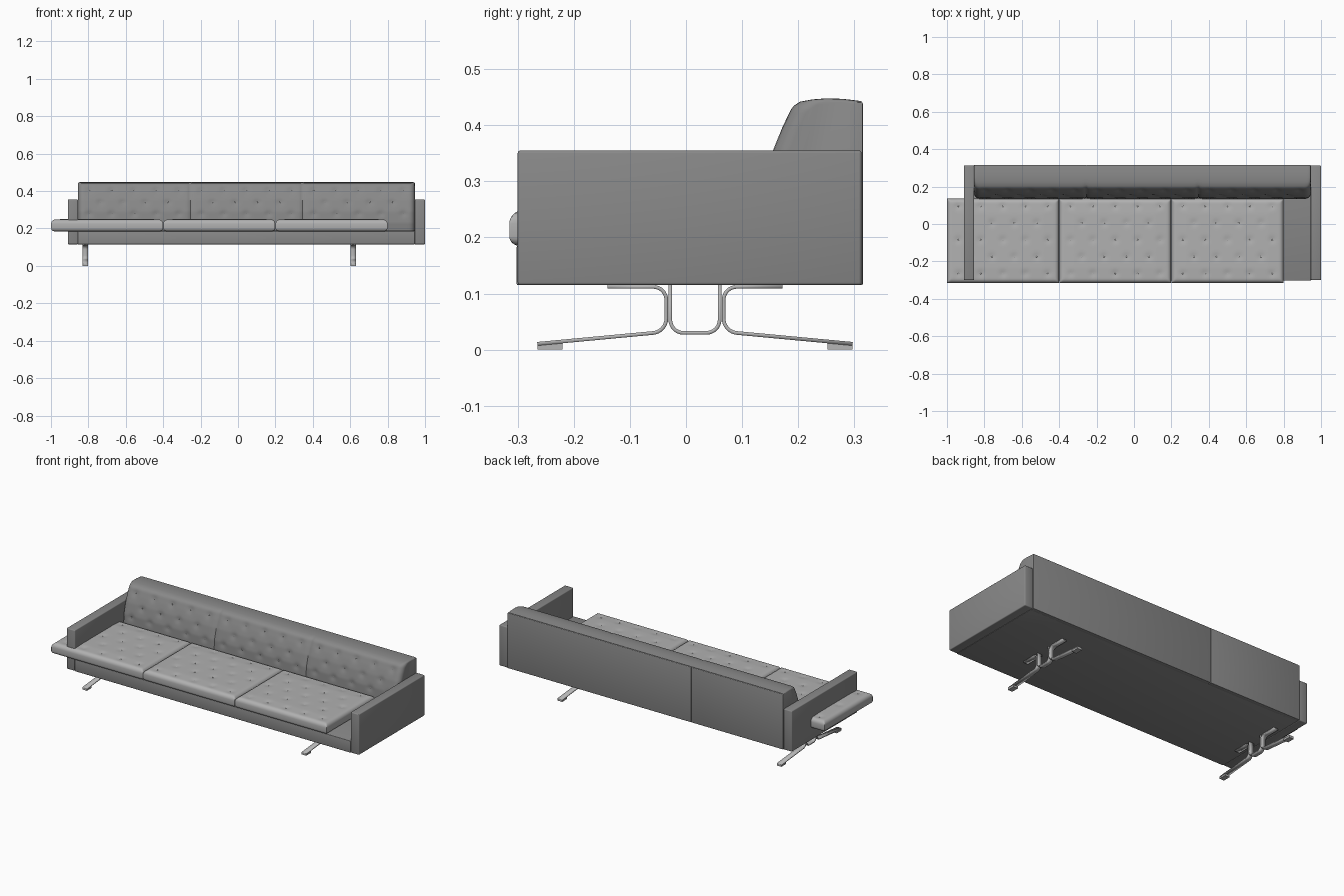
import bpy, bmesh, math
from mathutils import Vector, Matrix

old = bpy.data.objects.get("Cube")
if old:
    bpy.data.objects.remove(old)


def material(name, v):
    m = bpy.data.materials.new(name)
    m.use_nodes = True
    m.diffuse_color = (v, v, v, 1)
    m.node_tree.nodes["Principled BSDF"].inputs["Base Color"].default_value = (v, v, v, 1)
    return m


FRAME = material("dark grey upholstery", 0.25)
SEAT = material("light grey upholstery", 0.44)
METAL = material("light grey metal", 0.47)


def finish(name, bm, mat, angle=40):
    bmesh.ops.recalc_face_normals(bm, faces=bm.faces)
    me = bpy.data.meshes.new(name)
    bm.to_mesh(me)
    bm.free()
    me.materials.append(mat)
    ob = bpy.data.objects.new(name, me)
    bpy.context.collection.objects.link(ob)
    bpy.ops.object.select_all(action="DESELECT")
    bpy.context.view_layer.objects.active = ob
    ob.select_set(True)
    bpy.ops.object.shade_smooth_by_angle(angle=math.radians(angle))
    return ob


def box(name, lo, hi, mat, bevel=0.0):
    bm = bmesh.new()
    bmesh.ops.create_cube(bm, size=1)
    lo, hi = Vector(lo), Vector(hi)
    for v in bm.verts:
        v.co = Vector([a + (b - a) * (c + 0.5) for a, b, c in zip(lo, hi, v.co)])
    if bevel:
        bmesh.ops.bevel(bm, geom=bm.edges[:], offset=bevel, segments=3,
                        profile=0.5, affect="EDGES")
    return finish(name, bm, mat)


def roundness(d, r):
    """Drop (0..1) of a rounded edge at distance d from the rim."""
    t = max(0.0, 1 - d / r)
    return 1 - math.sqrt(max(0.0, 1 - t * t))


def stations(a, b, r, n):
    """Coordinates from a to b, packed closely near both rounded ends."""
    arc = [r * (1 - math.cos(math.pi / 2 * i / 5)) for i in range(5)]
    mid = [a + r + (b - a - 2 * r) * i / n for i in range(n + 1)]
    return [a + d for d in arc] + mid + [b - d for d in reversed(arc)]


def dimples(u, v, tufts):
    """Depth of the tufting at a point of the fabric."""
    total = 0.0
    for p, q in tufts:
        d2 = (u - p) ** 2 + (v - q) ** 2
        if d2 < 0.004:
            total += 0.004 * math.exp(-d2 / 0.0003)
    return total


def staggered(u0, u1, columns, rows):
    """Tuft positions, with every second row shifted half a step."""
    step = (u1 - u0) / columns
    out = []
    for k, v in enumerate(rows):
        shift = 0.5 if k % 2 == 0 else 1.0
        for i in range(columns - k % 2):
            out.append((u0 + step * (i + shift), v))
    return out


def buttons(name, places, axis, mat):
    bm = bmesh.new()
    for p in places:
        squash = Matrix.Diagonal([0.4 if i == axis else 1 for i in range(3)]).to_4x4()
        bmesh.ops.create_uvsphere(bm, u_segments=10, v_segments=6, radius=0.004,
                                  matrix=Matrix.Translation(p) @ squash)
    finish(name, bm, mat)


# Arms, base and back panels
for side, x in (("right", -0.91), ("left", 0.945)):
    box(side + "_arm", (x, -0.30, 0.115), (x + 0.055, 0.313, 0.355), FRAME, 0.005)
box("base", (-0.856, -0.302, 0.115), (0.946, 0.30, 0.185), FRAME, 0.003)
box("back_panel_short", (-0.855, 0.29, 0.115), (-0.2565, 0.315, 0.441), FRAME, 0.002)
box("back_panel_long", (-0.2535, 0.29, 0.115), (0.945, 0.315, 0.441), FRAME, 0.002)


# Seat cushions
def cushion(name, x0, x1, y0=-0.315, y1=0.135, low=0.184, high=0.247, r=0.022):
    tufts = staggered(x0, x1, 5, [y0 + 0.05 + 0.09 * k for k in range(5)])
    xs, ys = stations(x0, x1, r, 56), stations(y0, y1, r, 42)
    bm = bmesh.new()

    def sheet(height):
        g = [[bm.verts.new((x, y, height(x, y))) for y in ys] for x in xs]
        for a, b in zip(g, g[1:]):
            for j in range(len(ys) - 1):
                bm.faces.new((a[j], b[j], b[j + 1], a[j + 1]))

    def edge(x, y):
        return min(x - x0, x1 - x, y - y0, y1 - y)

    def top(x, y):
        d = edge(x, y)
        return (high + 0.004 * min(1, d / 0.08) - r * roundness(d, r)
                - dimples(x, y, tufts))

    sheet(top)
    sheet(lambda x, y: low + r * 0.8 * roundness(edge(x, y), r))
    rim = [e for e in bm.edges if e.is_boundary]
    bmesh.ops.bridge_loops(bm, edges=rim)
    finish(name, bm, SEAT, 60)
    buttons(name + "_buttons", [(x, y, top(x, y)) for x, y in tufts], 2, SEAT)


for i, label in enumerate(("right", "middle", "left")):
    cushion(label + "_seat_cushion", -1 + 0.6 * i + 0.001, -0.4 + 0.6 * i - 0.001)

# Tufted backrest, lofted along x
FRONT = [(0.14, 0.186), (0.134, 0.23), (0.138, 0.29), (0.155, 0.355),
         (0.172, 0.397), (0.187, 0.428), (0.194, 0.437), (0.203, 0.442)]
TOP = [(0.225, 0.446), (0.25, 0.448), (0.28, 0.447), (0.313, 0.443)]
X0, X1, R = -0.855, 0.945, 0.03
SEAMS = (-0.255, 0.345)


def front_y(z):
    for (ya, za), (yb, zb) in zip(FRONT, FRONT[1:]):
        if z <= zb:
            return ya + (yb - ya) * (z - za) / (zb - za)
    return FRONT[-1][0]


back_tufts = []
for i in range(3):
    back_tufts += staggered(X0 + 0.6 * i, X0 + 0.6 * (i + 1), 5, (0.405, 0.34, 0.28))


def surface_y(x, z):
    y = front_y(z) + 0.03 * roundness(min(x - X0, X1 - x), R)
    y += sum(0.007 * math.exp(-abs(x - s) / 0.008) for s in SEAMS)
    return y + 1.5 * dimples(x, z, back_tufts)


bm = bmesh.new()
zs = [0.186 + (0.442 - 0.186) * k / 36 for k in range(37)]
rings = []
for x in stations(X0, X1, R, 174):
    pts = [(surface_y(x, z), z) for z in zs]
    drop = 0.006 * roundness(min(x - X0, X1 - x), 0.012)
    pts += [(max(y, pts[-1][0] + 0.004 * k), z) for k, (y, z) in enumerate(TOP, 1)]
    pts += [(0.313, 0.186)]
    rings.append([bm.verts.new((x, y, z - drop * (z > 0.43))) for y, z in pts])
for a, b in zip(rings, rings[1:]):
    for j in range(len(a)):
        k = (j + 1) % len(a)
        bm.faces.new((a[j], b[j], b[k], a[k]))
bm.faces.new(rings[0])
bm.faces.new(rings[-1])
finish("backrest", bm, FRAME, 50)
buttons("backrest_buttons", [(x, surface_y(x, z), z) for x, z in back_tufts], 1, FRAME)


# Bent flat-bar legs
def rounded(path, r):
    pts = [Vector(p) for p in path]
    out = [pts[0]]
    for a, b, c in zip(pts, pts[1:], pts[2:]):
        p, q = b + (a - b).normalized() * r, b + (c - b).normalized() * r
        for i in range(9):
            t = i / 8
            # a blend slightly fuller than a parabola approximates the arc
            w = 2 * t * (1 - t) * 0.75
            den = (1 - t) ** 2 + w + t * t
            out.append((p * (1 - t) ** 2 + b * w + q * t * t) / den)
    return out + [pts[-1]]


def bar(name, path, x, r=0.024, half=0.015, thick=0.0065):
    bm = bmesh.new()
    pairs = [[bm.verts.new((x + s * half, p.x, p.y)) for s in (-1, 1)]
             for p in rounded(path, r)]
    for a, b in zip(pairs, pairs[1:]):
        bm.faces.new((a[0], a[1], b[1], b[0]))
    ob = finish(name, bm, METAL)
    mod = ob.modifiers.new("thickness", "SOLIDIFY")
    mod.thickness, mod.offset, mod.use_even_offset = thick, 0, True


MID = 0.016
for side, x in (("right", -0.816), ("left", 0.616)):
    bar(side + "_leg_cradle", [(MID - 0.044, 0.117), (MID - 0.044, 0.03),
                               (MID + 0.044, 0.03), (MID + 0.044, 0.117)], x)
    for end, s in (("front", -1), ("back", 1)):
        bar(f"{side}_{end}_leg",
            [(MID + s * 0.156, 0.112), (MID + s * 0.051, 0.112),
             (MID + s * 0.051, 0.032), (MID + s * 0.281, 0.0105)], x)
        ya, yb = sorted((MID + s * 0.281, MID + s * 0.236))
        box(f"{side}_{end}_foot", (x - 0.015, ya, 0), (x + 0.015, yb, 0.011), METAL)
